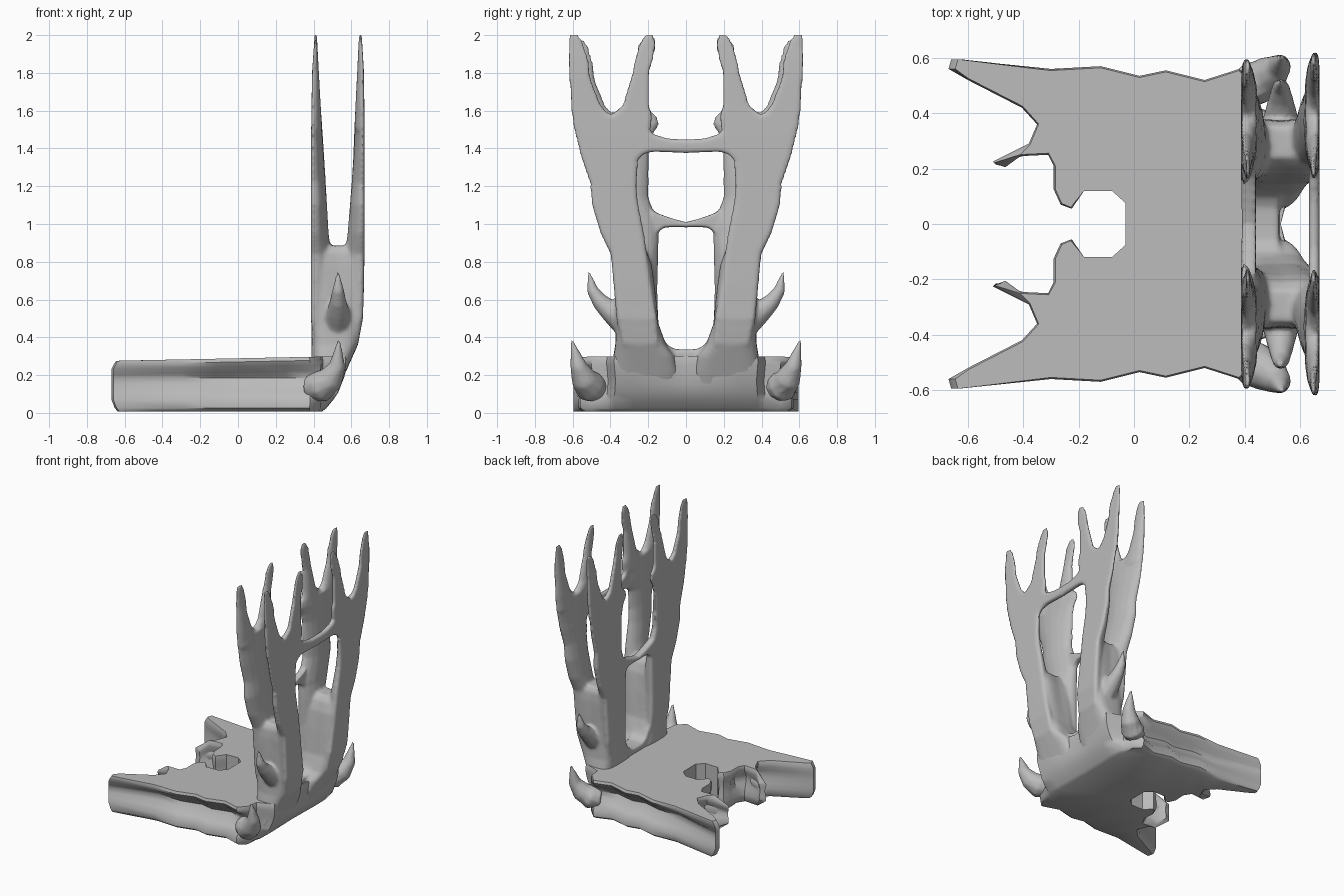
import bpy, bmesh, math
from mathutils import Vector

cube = bpy.data.objects.get("Cube")
if cube:
    bpy.data.objects.remove(cube)

grey = bpy.data.materials.new("plain_grey")
grey.use_nodes = True
tone = (0.5, 0.5, 0.5, 1)
grey.diffuse_color = tone
grey.node_tree.nodes["Principled BSDF"].inputs["Base Color"].default_value = tone


def interp(table, t):
    """Piecewise linear lookup."""
    for (a, u), (b, v) in zip(table, table[1:]):
        if t <= b:
            return u + (v - u) * max(0, (t - a) / (b - a))
    return table[-1][1]


def select(objects):
    bpy.ops.object.select_all(action='DESELECT')
    for obj in objects:
        obj.select_set(True)
    bpy.context.view_layer.objects.active = objects[0]


def loft(name, rings):
    """Skin a list of equal rings and close both ends."""
    bm = bmesh.new()
    rows = [[bm.verts.new(p) for p in ring] for ring in rings]
    n = len(rows[0])
    for a, b in zip(rows, rows[1:]):
        for i in range(n):
            j = (i + 1) % n
            bm.faces.new((a[i], a[j], b[j], b[i]))
    for row in (rows[0], rows[-1]):
        rim = [bm.edges.get((row[i - 1], row[i])) for i in range(n)]
        bmesh.ops.triangle_fill(bm, edges=rim, use_beauty=True)
    bmesh.ops.recalc_face_normals(bm, faces=bm.faces)
    mesh = bpy.data.meshes.new(name)
    bm.to_mesh(mesh)
    bm.free()
    mesh.materials.append(grey)
    obj = bpy.data.objects.new(name, mesh)
    bpy.context.collection.objects.link(obj)
    return obj


def horn(name, path, radii, sides=10):
    """Tapered round tube along a path."""
    pts = [Vector(p) for p in path]
    rings = []
    for i, (p, r) in enumerate(zip(pts, radii)):
        d = (pts[min(i + 1, len(pts) - 1)] - pts[max(i - 1, 0)]).normalized()
        u = d.cross(Vector((1, 0, 0))).normalized()
        v = d.cross(u)
        turn = [2 * math.pi * k / sides for k in range(sides)]
        rings.append([p + r * (u * math.cos(t) + v * math.sin(t)) for t in turn])
    return loft(name, rings)


# Back curve shared by the base and the trunks: height, furthest x
BACK = [(0, .42), (.03, .46), (.1, .52), (.26, .59), (.36, .635), (.52, .665), (.9, .67)]

# Base slab: half outline from the notch round to the back centre
half = [(-.03, .075), (-.08, .12), (-.18, .12), (-.225, .055), (-.265, .07),
        (-.29, .125), (-.29, .21), (-.31, .25), (-.41, .245), (-.465, .205),
        (-.51, .225), (-.38, .29), (-.35, .36), (-.405, .42), (-.6, .52),
        (-.67, .56), (-.66, .595), (-.3, .56), (-.12, .57), (.02, .535),
        (.115, .555), (.255, .52), (.38, .56), (.44, .5), (.45, .42),
        (.57, .38), (.6, .28), (.57, .15), (.53, 0)]
outline = [Vector(p) for p in half + [(x, -y) for x, y in half[-2::-1]]]


def base_ring(z, inset, groove):
    ring, limit = [], interp(BACK, z)
    for i, p in enumerate(outline):
        e = outline[(i + 1) % len(outline)] - outline[i - 1]
        inward = Vector((e.y, -e.x)).normalized()
        tip, notch = p.x < -.62, abs(p.y) < .13 and p.x > -.2
        q = p.copy()
        if not tip and not notch:
            q += inward * inset
        if abs(p.y) > .5 and p.x > -.55:
            q.y -= math.copysign(groove * min(1, (p.x + .67) / .45), p.y)
        elif -.4 < p.x < -.28 and .2 < abs(p.y) < .4:
            q += inward * groove * .5
        if tip:
            q.x += interp([(0, .04), (.045, 0), (.25, 0), (.29, .025)], z)
        if q.x > limit:
            q.x = limit + .1 * (q.x - limit)
        claw = p.x < -.42 and abs(p.y) < .3
        height = .14 + .5 * (z - .14) if claw else z + (.02 * p.x if z > .2 else 0)
        ring.append((q.x, q.y, height))
    return ring


layers = [(.008, .015, .01), (.025, .002, 0), (.07, 0, 0), (.11, .004, .025),
          (.15, .008, .055), (.185, .008, .07), (.215, .004, .05),
          (.245, 0, .015), (.27, 0, 0), (.289, .006, 0)]
slab = loft("base_slab", [base_ring(*layer) for layer in layers])
select([slab])
bpy.ops.object.shade_smooth_by_angle(angle=math.radians(40))

# Trunk widths: height, inner y, outer y
TRUNK = [(.04, .07, .38), (.12, .04, .4), (.22, .04, .395), (.3, .06, .385),
         (.36, .105, .375), (.47, .14, .375), (.65, .155, .385),
         (.78, .17, .39), (.85, .195, .385), (.885, .23, .36)]


def trunk_ring(z, y0, y1, s):
    ring, n = [], 24
    xa, xb = .388, interp(BACK, z)
    for k in range(n):
        t = 2 * math.pi * k / n
        c, d = math.cos(t), math.sin(t)
        x = math.copysign(abs(c) ** .6, c)
        y = math.copysign(abs(d) ** .5, d)
        # waist pinched between the two upright sheets
        y *= 1 - interp([(.35, 0), (.85, .17)], z) * (1 - abs(x))
        ring.append(((xa + xb) / 2 + x * (xb - xa) / 2,
                     s * ((y0 + y1) / 2 + y * (y1 - y0) / 2), z))
    return ring


# Upright sheets: flat outer face, rounded inner face
LEFT_OUT = [(.35, .4), (.5, .386), (1.4, .386), (1.8, .392), (2, .406)]
LEFT_IN = [(.5, .5), (.85, .495), (.95, .48), (1.3, .46), (1.6, .44), (2, .418)]
RIGHT_OUT = BACK[4:] + [(1.5, .67), (1.8, .667), (2, .655)]
RIGHT_IN = [(.36, .5), (.6, .555), (.85, .565), (.95, .58), (1.3, .608), (1.6, .62), (2, .64)]


def sheet_ring(z, y0, y1, s, out, inn):
    o, i = interp(out, z), interp(inn, z)
    ring = [(o, s * (y0 + .06 * (y1 - y0)), z), (o, s * (y1 - .06 * (y1 - y0)), z)]
    for k in range(9):
        t = math.pi * k / 8
        y = (y0 + y1) / 2 + math.cos(t) * (y1 - y0) / 2
        ring.append((o + (i - o) * (.15 + .85 * math.sin(t)), s * y, z))
    return ring


OUTER_EDGE = [(.36, .34), (.5, .37), (.68, .385), (.84, .4), (.95, .455), (1.1, .5),
              (1.22, .51), (1.36, .56), (1.5, .595), (1.58, .605)]
BACK_INNER = [(.36, .14), (.5, .15), (.7, .185), (.95, .22), (1.1, .25), (1.2, .26),
              (1.34, .25), (1.4, .19), (1.58, .2)]
FRONT_INNER = [(.36, .14), (.65, .15), (.98, .14), (1.06, .165), (1.14, .195),
               (1.4, .195), (1.47, .175), (1.53, .138), (1.58, .155)]
OUTER_PRONG = [(1.5, .385, .595), (1.57, .395, .605), (1.63, .45, .61),
               (1.77, .505, .618), (1.87, .515, .625), (1.96, .54, .627), (2.005, .57, .617)]
INNER_PRONG = [(1.5, .185, .42), (1.57, .175, .405), (1.63, .195, .335),
               (1.8, .195, .285), (1.88, .17, .27), (1.95, .155, .255), (2.005, .17, .215)]
SHEETS = [("front", LEFT_OUT, LEFT_IN, FRONT_INNER, .025),
          ("back", RIGHT_OUT, RIGHT_IN, BACK_INNER, 0)]

growth = []
for side, s in (("left", 1), ("right", -1)):
    growth.append(loft(side + "_trunk", [trunk_ring(*row, s) for row in TRUNK]))
    for label, out, inn, inner, lean in SHEETS:
        # the front sheet leans in and its outer prong is a little shorter
        shift = [(1.1, 0), (1.5, lean)]
        heights = sorted({z for z, _ in inner + OUTER_EDGE})
        stem = [(z, interp(inner, z), interp(OUTER_EDGE, z) - interp(shift, z)) for z in heights]
        outer = [(z - 2 * lean * (z - 1.5), a - lean, b - lean) for z, a, b in OUTER_PRONG]
        for part, rows in (("sheet", stem), ("outer_prong", outer),
                           ("inner_prong", INNER_PRONG)):
            growth.append(loft(f"{side}_{label}_{part}",
                               [sheet_ring(*r, s, out, inn) for r in rows]))
    # Thorn on the trunk flank and hook at the base corner
    growth.append(horn(side + "_thorn", [
        (.53, s * .32, .48), (.53, s * .4, .54), (.53, s * .455, .59),
        (.53, s * .495, .65), (.53, s * .515, .75)], [.08, .06, .045, .032, .006]))
    growth.append(horn(side + "_corner_hook", [
        (.38, s * .47, .13), (.44, s * .51, .14), (.49, s * .54, .18),
        (.525, s * .57, .25), (.535, s * .605, .385)], [.07, .085, .07, .045, .008]))


def bar(name, rows, x0, x1):
    """Crossbar lofted along y from rows of y, low z, high z."""
    full = [(-y, a, b) for y, a, b in rows[:0:-1]] + rows
    growth.append(loft(name, [[(x0, y, a), (x1, y, a), (x1, y, b), (x0, y, b)]
                              for y, a, b in full]))


# Crossbars between the two trunks
bar("upper_crossbar", [(0, 1.375, 1.448), (.1, 1.38, 1.453), (.17, 1.383, 1.475),
                       (.23, 1.37, 1.53)], .632, .67)
bar("lower_crossbar", [(0, .982, 1.01), (.06, .985, 1.025), (.12, .98, 1.045),
                       (.18, .93, 1.07)], .388, .44)
# Low web that ties the trunks to the base
bar("trunk_web", [(0, .15, .335), (.06, .15, .338), (.1, .15, .36), (.15, .15, .45)], .4, .525)

# Fuse the growth into one soft skin
select(growth)
bpy.ops.object.join()
skin = bpy.context.object
skin.name = "branching_uprights"
fuse = skin.modifiers.new("fuse", 'REMESH')
fuse.mode = 'VOXEL'
fuse.voxel_size = .011
fuse.use_smooth_shade = True
soften = skin.modifiers.new("soften", 'SMOOTH')
soften.factor = .5
soften.iterations = 5
